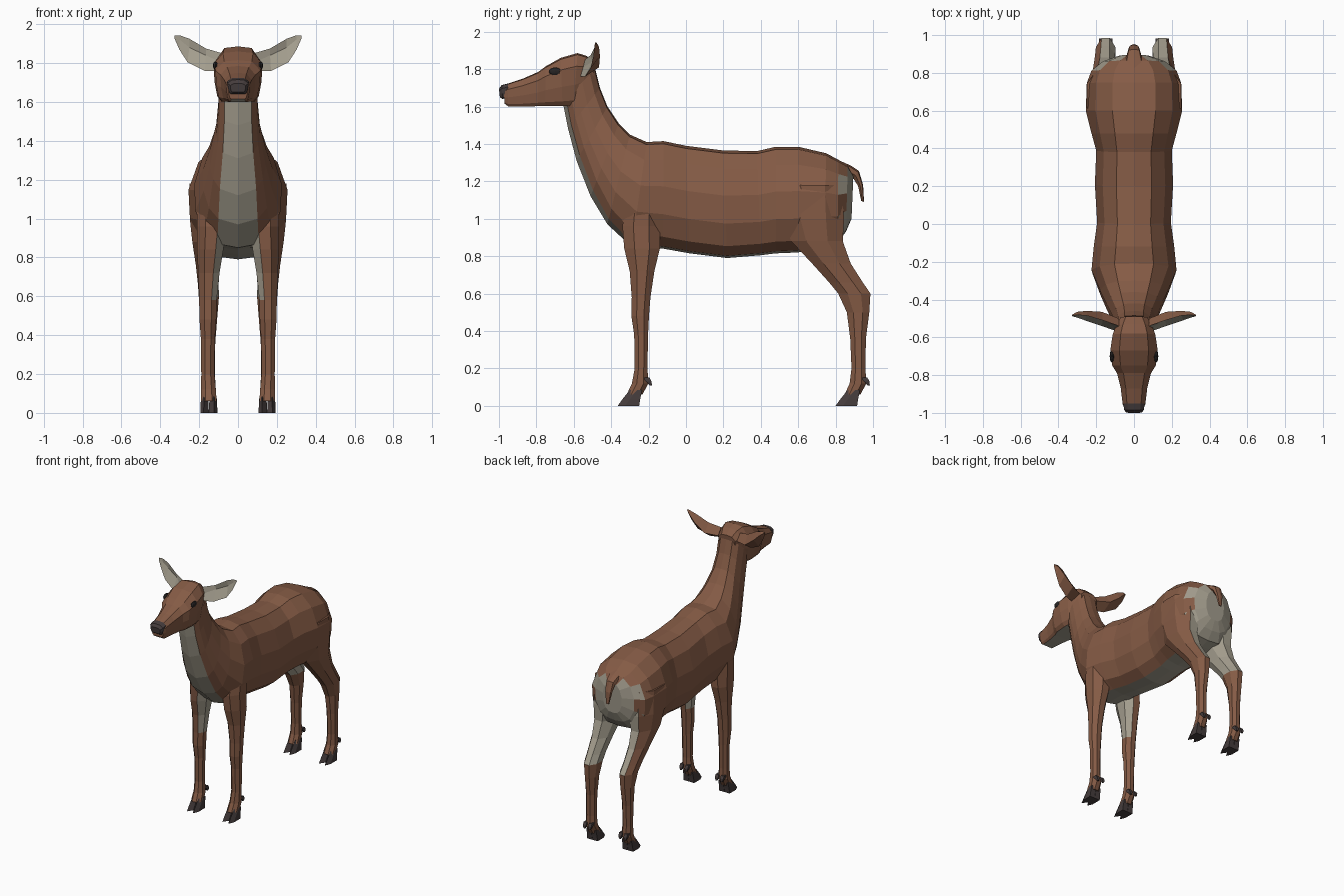
import bpy, bmesh, math
from mathutils import Vector

# colours
def material(name, rgb):
    m = bpy.data.materials.new(name)
    m.diffuse_color = (*rgb, 1)
    return m

BROWN = material("brown coat", (0.235, 0.105, 0.06))
CREAM = material("pale underside", (0.37, 0.34, 0.27))
DARK = material("dark hoof and nose", (0.06, 0.046, 0.046))
EYE = material("black eye", (0.02, 0.018, 0.018))


def loft(name, rings, mats, rule=None):
    """Skin closed rings; rule(centre, normal, segment) gives the material index."""
    bm = bmesh.new()
    rows = [[bm.verts.new(p) for p in r] for r in rings]
    seg = bm.faces.layers.int.new("seg")
    for a, b in zip(rows, rows[1:]):
        n = len(a)
        for j in range(n):
            f = bm.faces.new((a[j], a[(j + 1) % n], b[(j + 1) % n], b[j]))
            f[seg] = j
    for cap in (rows[0], rows[-1]):
        bm.faces.new(cap)[seg] = -1
    bmesh.ops.remove_doubles(bm, verts=bm.verts, dist=0.0005)
    bmesh.ops.recalc_face_normals(bm, faces=bm.faces)
    bm.normal_update()
    if rule:
        for f in bm.faces:
            f.material_index = int(rule(f.calc_center_median(), f.normal, f[seg]))
    bm.faces.layers.int.remove(seg)
    me = bpy.data.meshes.new(name)
    bm.to_mesh(me)
    bm.free()
    for m in mats:
        me.materials.append(m)
    ob = bpy.data.objects.new(name, me)
    bpy.context.collection.objects.link(ob)
    return ob


def section(ty, tz, by, bz, w, prof):
    """Symmetric ring from a top point to a bottom point, half width w."""
    half = [Vector((x * w, ty + (by - ty) * t, tz + (bz - tz) * t)) for x, t in prof]
    return half + [Vector((-p.x, p.y, p.z)) for p in half[-2:0:-1]]


def blend(k):
    body = [(0, 0), (.45, .025), (.8, .17), (1, .42), (.97, .68), (.74, .89), (.42, .98), (0, 1)]
    neck = [(0, 0), (.5, .02), (.85, .16), (1, .4), (1, .6), (.92, .76), (.7, .9), (0, 1)]
    return [(a + (c - a) * k, b + (d - b) * k) for (a, b), (c, d) in zip(body, neck)]


# trunk and neck: top y, top z, bottom y, bottom z, half width, neck blend
trunk = [
    (.895, 1.23, .885, 1.00, .08, 0),
    (.865, 1.285, .855, .93, .165, 0),
    (.815, 1.315, .81, .87, .225, 0),
    (.75, 1.35, .74, .85, .25, 0),
    (.60, 1.385, .60, .82, .255, 0),
    (.48, 1.385, .48, .815, .225, 0),
    (.38, 1.362, .40, .805, .20, 0),
    (.20, 1.365, .22, .79, .207, 0),
    (.00, 1.39, .02, .815, .195, 0),
    (-.12, 1.415, -.12, .84, .213, 0),
    (-.21, 1.41, -.29, .85, .225, .2),
    (-.30, 1.45, -.42, .97, .18, .5),
    (-.36, 1.51, -.51, 1.12, .145, .8),
    (-.42, 1.60, -.585, 1.31, .112, 1),
    (-.46, 1.70, -.63, 1.48, .10, 1),
    (-.485, 1.80, -.66, 1.63, .10, 1),
]
loft("trunk_and_neck", [section(*r[:5], blend(r[5])) for r in trunk], (BROWN, CREAM),
     lambda c, n, j: j in (6, 7) or (c.y > .83 and c.z < 1.25 and abs(c.x) < .185))

# head, with pale jaw underside
hp = [(0, 0), (.62, .03), (1, .25), (.97, .6), (.85, .9), (.68, 1), (0, 1)]
head = [
    (-.49, 1.83, -.50, 1.71, .07),
    (-.53, 1.87, -.56, 1.64, .095),
    (-.58, 1.886, -.60, 1.605, .113),
    (-.67, 1.86, -.66, 1.602, .125),
    (-.75, 1.815, -.75, 1.602, .115),
    (-.79, 1.785, -.79, 1.602, .09),
    (-.87, 1.75, -.87, 1.60, .07),
    (-.955, 1.722, -.95, 1.60, .06),
    (-.975, 1.70, -.97, 1.615, .05),
]
loft("head", [section(*r, hp) for r in head], (BROWN, CREAM), lambda c, n, j: j in (5, 6))

# nose pad
loft("nose", [section(-.95, 1.724, -.955, 1.65, .056, hp),
              section(-.985, 1.715, -.98, 1.64, .053, hp),
              section(-1.0, 1.695, -.995, 1.65, .04, hp)], (DARK,))

# tail
tp = [(0, 0), (.8, .15), (1, .6), (.5, 1), (0, 1)]
tail = [(.80, 1.32, .80, 1.25, .055), (.88, 1.285, .86, 1.235, .045),
        (.925, 1.255, .895, 1.215, .035), (.947, 1.18, .92, 1.175, .028),
        (.952, 1.09, .937, 1.095, .012)]
loft("tail", [section(*r, tp) for r in tail], (BROWN,))

# leg sections: z, y centre, y radius, x centre, x radius
FRONT = [
    (1.16, -.23, .08, .135, .08), (.96, -.24, .10, .135, .075),
    (.84, -.235, .095, .143, .068), (.72, -.235, .066, .15, .055),
    (.58, -.24, .05, .155, .045), (.48, -.245, .047, .155, .043),
    (.38, -.24, .037, .155, .036), (.20, -.24, .034, .155, .034),
    (.12, -.245, .044, .152, .038), (.06, -.275, .042, .15, .04)]
HIND = [
    (1.18, .68, .15, .14, .11), (1.0, .68, .165, .148, .10),
    (.88, .70, .138, .155, .08), (.76, .778, .103, .155, .062),
    (.66, .855, .09, .153, .053), (.60, .90, .086, .15, .052),
    (.50, .92, .06, .15, .044), (.36, .92, .042, .153, .036),
    (.20, .922, .037, .153, .034), (.12, .92, .045, .152, .038),
    (.06, .89, .042, .15, .04)]


def oval(z, y, ry, x, rx, s, n=8):
    k = 1 / math.cos(math.pi / n)
    return [Vector((s * (x + rx * k * math.cos(a)), y + ry * k * math.sin(a), z))
            for a in (math.tau * (i + .5) / n for i in range(n))]


for s, side in ((1, "left"), (-1, "right")):
    # legs, pale on the upper inside
    loft(f"front_leg_{side}", [oval(*r, s) for r in FRONT], (BROWN, CREAM),
         lambda c, n, j: n.x * s < -.6 and c.z > .58)
    loft(f"hind_leg_{side}", [oval(*r, s) for r in HIND], (BROWN, CREAM),
         lambda c, n, j: c.z > .62 and (n.x * s < -.5 or (n.y > .3 and n.x * s < .2)))

    for part, oy in (("front", 0), ("hind", 1.165)):
        # cloven hoof: two toes, plus two dewclaws behind
        for t, toe in ((-1, "inner"), (1, "outer")):
            x = .15 + t * .022
            loft(f"{part}_hoof_{side}_{toe}", [
                [Vector((s * (x + u * w), y + oy, z)) for u, y in
                 ((-1, b), (1, b), (1, f + .04), (.2 * t, f), (-1, f + .04))]
                for z, f, b, w in ((0, -.365, -.25, .022), (.035, -.34, -.245, .021),
                                   (.085, -.30, -.235, .018))], (DARK,))
            loft(f"{part}_dewclaw_{side}_{toe}", [
                oval(.15, -.215 + oy, .02, x, .013, s, 4),
                oval(.13, -.198 + oy, .014, x, .013, s, 4),
                oval(.108, -.188 + oy, .006, x, .006, s, 4)], (DARK,))

    # ear: rings of upper, front, lower, back points; pale inside
    ear = [
        ((.08, -.54, 1.85), (.10, -.55, 1.81), (.10, -.565, 1.76), (.08, -.50, 1.80)),
        ((.165, -.51, 1.875), (.165, -.50, 1.84), (.17, -.54, 1.76), (.17, -.465, 1.81)),
        ((.25, -.485, 1.925), (.25, -.48, 1.88), (.26, -.51, 1.805), (.25, -.46, 1.87)),
        ((.30, -.48, 1.943), (.30, -.482, 1.92), (.302, -.495, 1.87), (.30, -.465, 1.92)),
        ((.328, -.485, 1.943), (.328, -.487, 1.94), (.328, -.488, 1.93), (.328, -.48, 1.938))]
    loft(f"ear_{side}", [[Vector((s * x, y, z)) for x, y, z in r] for r in ear],
         (BROWN, CREAM), lambda c, n, j: j in (0, 1) and c.x * s > .1)

    # eye: flattened almond
    bm = bmesh.new()
    bmesh.ops.create_uvsphere(bm, u_segments=8, v_segments=6, radius=1)
    bmesh.ops.scale(bm, vec=(.012, .034, .021), verts=bm.verts)
    bmesh.ops.translate(bm, vec=(s * .117, -.70, 1.788), verts=bm.verts)
    me = bpy.data.meshes.new("eye")
    bm.to_mesh(me)
    bm.free()
    me.materials.append(EYE)
    bpy.context.collection.objects.link(bpy.data.objects.new(f"eye_{side}", me))
